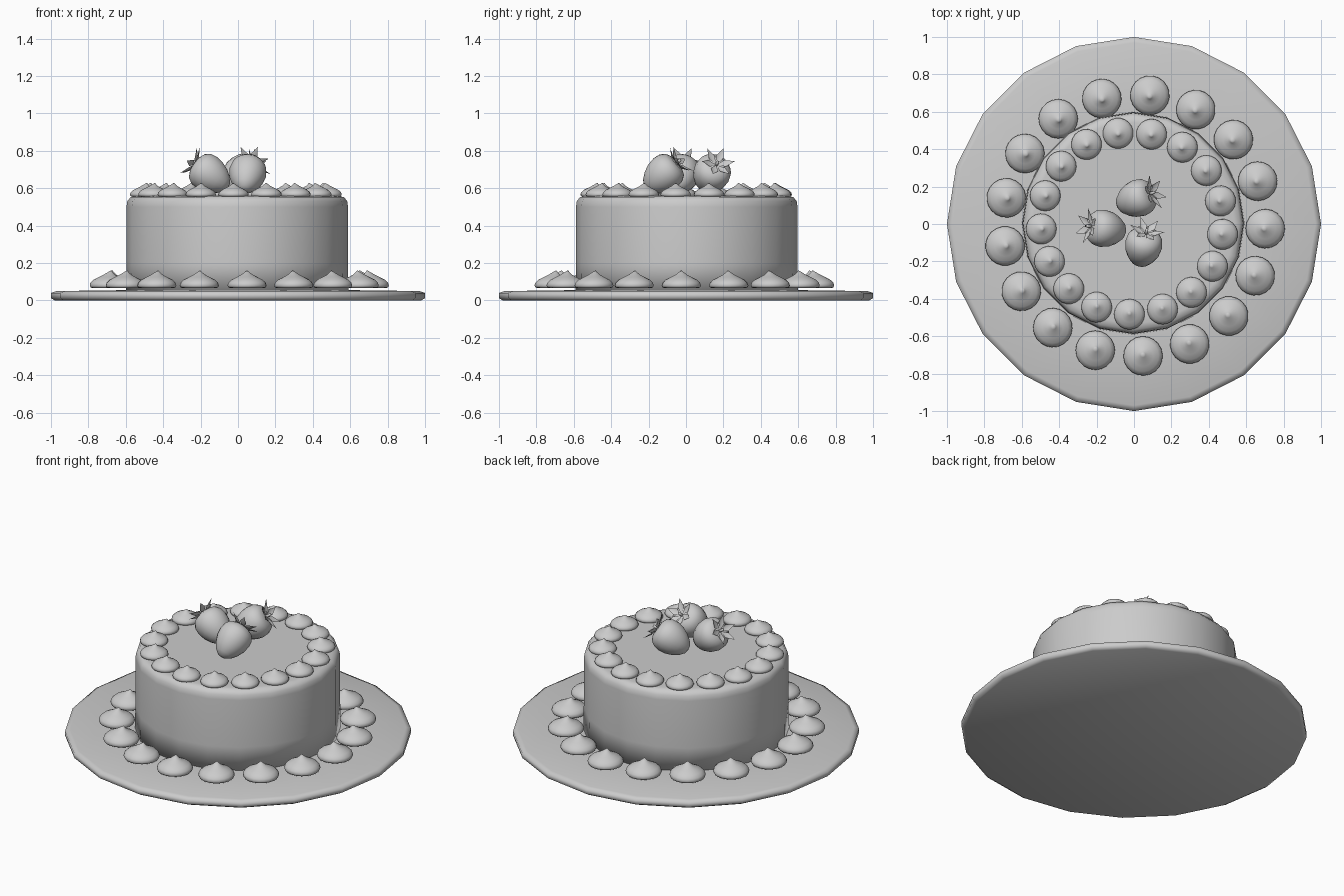
import bpy, bmesh
from math import cos, sin, pi, radians
from mathutils import Vector

cube = bpy.data.objects.get("Cube")
if cube:
    bpy.data.objects.remove(cube)

grey = bpy.data.materials.new("plain_grey")
grey.use_nodes = True
grey.diffuse_color = (0.6, 0.6, 0.6, 1)
grey.node_tree.nodes["Principled BSDF"].inputs["Base Color"].default_value = (0.6, 0.6, 0.6, 1)


def make_mesh(name, bm):
    bmesh.ops.recalc_face_normals(bm, faces=bm.faces)
    for f in bm.faces:
        f.smooth = True
    mesh = bpy.data.meshes.new(name)
    bm.to_mesh(mesh)
    bm.free()
    mesh.materials.append(grey)
    return mesh


def place(name, mesh, loc=(0, 0, 0)):
    obj = bpy.data.objects.new(name, mesh)
    obj.location = loc
    bpy.context.collection.objects.link(obj)
    return obj


def lathe(name, profile, sides):
    """Spin a bottom-to-top (radius, height) profile; zero radius makes a pole."""
    bm = bmesh.new()
    rings = []
    for r, z in profile:
        n = sides if r > 0 else 1
        rings.append([bm.verts.new((r * cos(2 * pi * i / sides), r * sin(2 * pi * i / sides), z))
                      for i in range(n)])
    for a, b in zip(rings, rings[1:]):
        for i in range(sides):
            j = (i + 1) % sides
            quad = [a[i % len(a)], a[j % len(a)], b[j % len(b)], b[i % len(b)]]
            bm.faces.new(list(dict.fromkeys(quad)))
    for ring in (rings[0], rings[-1]):
        if len(ring) > 1:
            bm.faces.new(ring)
    return make_mesh(name, bm)


# Plate and cake
place("plate", lathe("plate", [(0.98, 0), (1, 0.012), (1, 0.04), (0.97, 0.05),
                               (0.6, 0.055)], 20))
cake = place("cake", lathe("cake", [(0.595, 0.045), (0.592, 0.2), (0.592, 0.5), (0.588, 0.53),
                                    (0.57, 0.553), (0.54, 0.557), (0.5, 0.557)], 20),
             (-0.004, 0.004, 0))

# Piped cream drops, with the tip curled slightly to one side
drop = lathe("cream_drop", [(0.085, 0), (0.1, 0.004), (0.105, 0.015), (0.1, 0.03), (0.083, 0.046),
                            (0.055, 0.06), (0.03, 0.073), (0.014, 0.085), (0, 0.096)], 20)
for v in drop.vertices:
    v.co.x -= 0.012 * max(0, (v.co.z - 0.06) / 0.036) ** 2


def drop_ring(name, centre, radius, z, start, scale):
    for i in range(17):
        a = radians(start) + 2 * pi * i / 17
        obj = place(f"{name}_{i + 1}", drop,
                    (centre[0] + radius * cos(a), centre[1] + radius * sin(a), z))
        obj.rotation_euler.z = a
        obj.scale = (scale,) * 3


drop_ring("lower_cream_drop", (0.002, -0.007), 0.7, 0.065, -1.5, 1)
drop_ring("upper_cream_drop", (-0.01, 0.004), 0.487, 0.554, -7, 0.78)

# Strawberry body, modelled with its stem along +z
berry = lathe("strawberry", [(0, -0.125), (0.025, -0.12), (0.052, -0.1), (0.077, -0.065),
                             (0.094, -0.025), (0.1, 0.015), (0.095, 0.05), (0.077, 0.078),
                             (0.045, 0.093), (0, 0.09)], 20)


def leaf_crown():
    """Six pointed folded leaves around a short stalk."""
    bm = bmesh.new()
    for i in range(6):
        a = 2 * pi * i / 6
        out, side = Vector((cos(a), sin(a), 0)), Vector((-sin(a), cos(a), 0))

        def point(r, s, z):
            return bm.verts.new(out * r + side * s + Vector((0, 0, z)))
        root, mid, tip = point(0.004, 0, 0.094), point(0.05, 0, 0.098), point(0.095, 0, 0.128)
        for s in (-1, 1):
            edge = point(0.045, s * 0.021, 0.106)
            bm.faces.new([root, mid, edge])
            bm.faces.new([mid, tip, edge])
    stalk = bmesh.ops.create_cone(bm, cap_ends=True, segments=8, radius1=0.01,
                                  radius2=0.007, depth=0.035)
    bmesh.ops.translate(bm, verts=stalk["verts"], vec=(0, 0, 0.105))
    return make_mesh("strawberry_leaves", bm)


leaves = leaf_crown()
berries = [("left", (0.05, -0.12, 0.675), (0.15, 0.7, 0.6)),
           ("right", (-0.155, -0.025, 0.675), (-0.8, 0.12, 0.55)),
           ("back", (0.015, 0.135, 0.675), (0.8, 0.3, 0.55))]
for label, loc, stem in berries:
    turn = Vector(stem).to_track_quat("Z", "Y").to_euler()
    for part, mesh in (("strawberry", berry), ("strawberry_leaves", leaves)):
        place(f"{label}_{part}", mesh, loc).rotation_euler = turn
